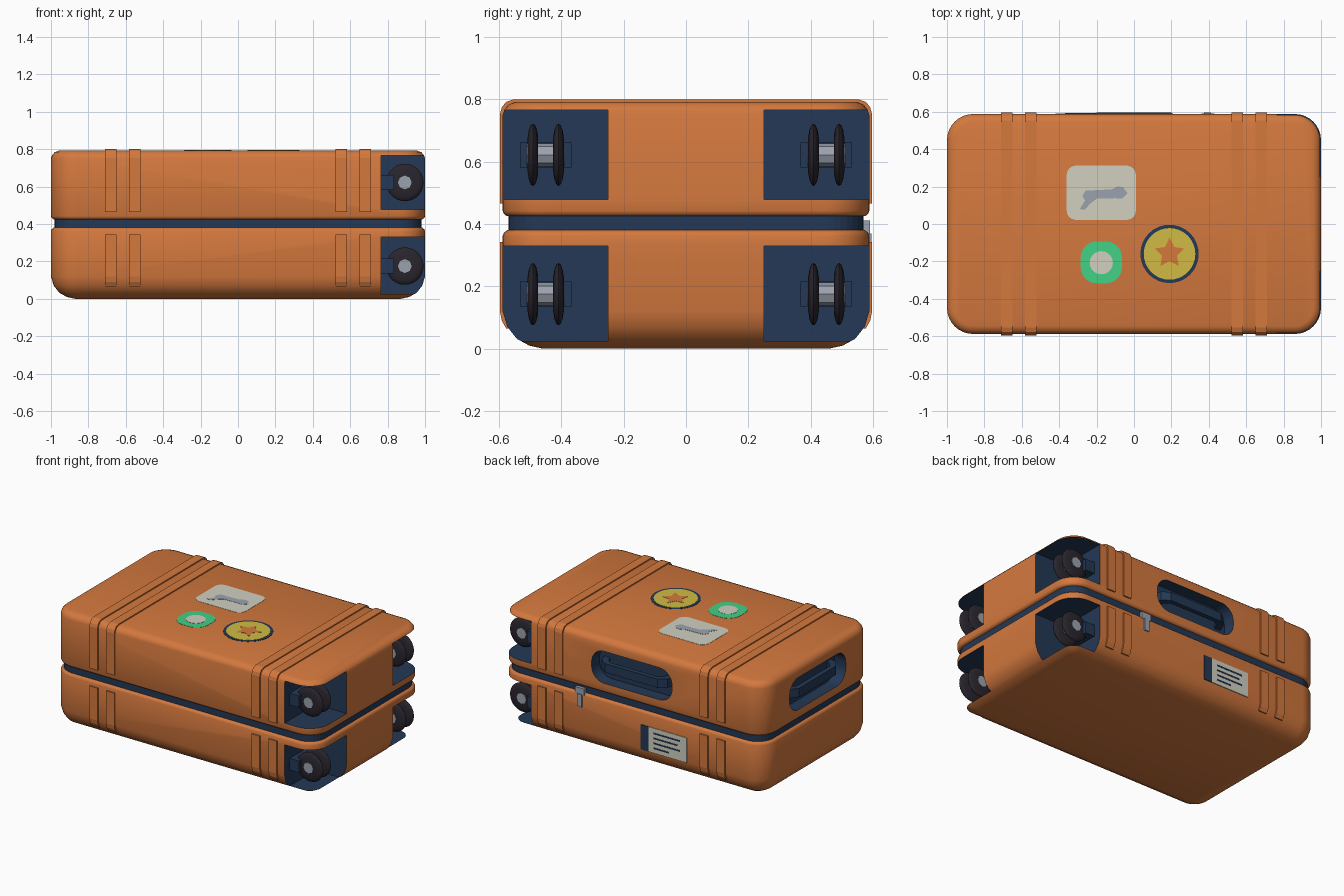
import bpy, bmesh, math

if "Cube" in bpy.data.objects:
    bpy.data.objects.remove(bpy.data.objects["Cube"])

def material(name, r, g, b):
    m = bpy.data.materials.new(name)
    m.diffuse_color = (r, g, b, 1)
    m.use_nodes = True
    m.node_tree.nodes["Principled BSDF"].inputs["Base Color"].default_value = m.diffuse_color
    return m

ORANGE = material("orange shell", .66, .19, .048)
NAVY = material("navy trim", .017, .040, .092)
RUBBER = material("dark rubber", .022, .018, .026)
GREY = material("cool grey", .33, .36, .43)
CREAM = material("cream", .64, .63, .53)
GREEN = material("green", .056, .64, .24)
YELLOW = material("yellow", .64, .50, .06)

HX, HY = 1.0, .588           # half size of the case
SIDES = (-1, 1)

def make(name, bm, *mats, smooth=None):
    bmesh.ops.recalc_face_normals(bm, faces=bm.faces)
    me = bpy.data.meshes.new(name)
    bm.to_mesh(me)
    bm.free()
    ob = bpy.data.objects.new(name, me)
    bpy.context.collection.objects.link(ob)
    for m in mats:
        me.materials.append(m)
    if smooth:
        soften(ob, smooth)
    return ob

def soften(ob, angle):
    bpy.ops.object.select_all(action='DESELECT')
    ob.select_set(True)
    bpy.context.view_layer.objects.active = ob
    bpy.ops.object.shade_smooth_by_angle(angle=math.radians(angle))

def loft(bm, rings):
    """Join equal-length rings of points and cap both ends."""
    vs = [[bm.verts.new(p) for p in r] for r in rings]
    n = len(vs[0])
    for a, b in zip(vs, vs[1:]):
        for i in range(n):
            bm.faces.new((a[i], a[(i + 1) % n], b[(i + 1) % n], b[i]))
    bm.faces.new(vs[0][::-1])
    bm.faces.new(vs[-1])

def put(axis, u, v, w):
    """Place outline point (u, v) at depth w along an axis."""
    return {'x': (w, u, v), 'y': (u, w, v), 'z': (u, v, w)}[axis]

def prism(bm, pts, axis, lo, hi):
    loft(bm, [[put(axis, u, v, w) for u, v in pts] for w in (lo, hi)])

def rect(u0, u1, v0, v1):
    return [(u0, v0), (u1, v0), (u1, v1), (u0, v1)]

def round_rect(cu, cv, hu, hv, r, seg=6):
    pts = []
    for k, (su, sv) in enumerate(((1, 1), (-1, 1), (-1, -1), (1, -1))):
        for i in range(seg + 1):
            a = math.pi / 2 * (k + i / seg)
            pts.append((cu + su * (hu - r) + r * math.cos(a),
                        cv + sv * (hv - r) + r * math.sin(a)))
    return pts

def circle(cu, cv, r, n=32):
    return [(cu + r * math.cos(2 * math.pi * i / n),
             cv + r * math.sin(2 * math.pi * i / n)) for i in range(n)]

def part(name, pts, axis, lo, hi, mat):
    bm = bmesh.new()
    prism(bm, pts, axis, lo, hi)
    return make(name, bm, mat)

def shell(name, profile, well, recesses):
    """Rounded tray with navy wheel wells and handle recesses cut in."""
    bm = bmesh.new()
    loft(bm, [[(x, y, z) for x, y in
               round_rect(0, 0, HX - d, HY - d, max(.14 - d, .012), 8)]
              for d, z in profile])
    ob = make(name, bm, ORANGE, NAVY)
    bm = bmesh.new()
    for s in SIDES:
        prism(bm, rect(.765, 1.1, *sorted((s * .25, s * .7))), 'z', *well)
    if recesses:
        pts = round_rect(0, .60, .305, .11, .095, 8)
        prism(bm, pts, 'y', HY - .085, .7)
        prism(bm, pts, 'x', -1.1, -HX + .085)
    for f in bm.faces:
        f.material_index = 1
    cutter = make("cutter", bm, ORANGE, NAVY)
    cutter.hide_render = True
    mod = ob.modifiers.new("wells", 'BOOLEAN')
    mod.operation, mod.solver, mod.object = 'DIFFERENCE', 'EXACT', cutter
    bpy.context.view_layer.objects.active = ob
    bpy.ops.object.modifier_apply(modifier=mod.name)
    bpy.data.objects.remove(cutter)
    soften(ob, 40)

# Two half shells and the zip band between them
LOWER = [(.13, 0), (.085, .010), (.045, .032), (.015, .070), (0, .12),
         (0, .362), (.004, .372), (.014, .38)]
UPPER = [(.014, .425), (.004, .432), (0, .442), (0, .75), (.006, .768),
         (.02, .784), (.042, .792)]
shell("lower_shell", LOWER, (.025, .33), False)
shell("upper_shell", UPPER, (.478, .765), True)
part("zip_band", round_rect(0, 0, .98, .57, .12, 8), 'z', .36, .445, NAVY)

# Raised ribs wrapping each shell
T = .009
upper_side = [(HY + T, .465), (HY + T, .752), (HY + T - .006, .774),
              (HY + T - .02, .792), (HY + T - .044, .80)]
lower_side = [(HY + T - .02, .065), (HY + T - .006, .09), (HY + T, .12), (HY + T, .343)]
for x in (-.68, -.552, .552, .68):
    for name, side in (("upper_rib", upper_side), ("lower_rib", lower_side)):
        outline = side + [(-y, z) for y, z in reversed(side)]
        part(name, outline, 'x', x - .031, x + .031, ORANGE)

# Twin wheels with axle and bracket in each well
for s in SIDES:
    for z in (.175, .622):
        cy, cx = s * .45, .892
        for off in (-.041, .041):
            bm = bmesh.new()
            loft(bm, [[(u, cy + off + d, v) for u, v in circle(cx, z, r, 28)]
                      for r, d in ((.055, -.017), (.08, -.013), (.095, -.007), (.1, 0),
                                   (.095, .007), (.08, .013), (.055, .017))])
            make("wheel", bm, RUBBER, smooth=40)
        part("axle", circle(cx, z, .037, 8), 'y', cy - .061, cy + .061, GREY)
        part("wheel_bracket", rect(.76, .835, z - .04, z + .04), 'y',
             cy - .082, cy + .082, NAVY)
        part("wheel_fork", rect(.83, .87, z - .036, z + .036), 'y',
             cy - .024, cy + .024, NAVY)

# Carry handles on the back and the left side
arch = [(-.27, -.09), (-.25, -.03), (-.2, .007), (.2, .007), (.25, -.03), (.27, -.09),
        (.225, -.09), (.21, -.05), (.18, -.025), (-.18, -.025), (-.21, -.05), (-.225, -.09)]
part("back_handle", [(u, HY + d) for u, d in arch], 'z', .572, .632, NAVY)
part("side_handle", [(-(HX - .008 + d), u) for u, d in arch], 'z', .572, .632, NAVY)

# Zip puller
part("zip_slider", rect(.36, .43, .365, .412), 'y', .56, .590, GREY)
part("zip_pull", rect(.375, .412, .285, .37), 'y', .582, .595, GREY)

# Luggage label on the back
part("label_edge", rect(-.13, -.07, .115, .285), 'y', .583, .592, NAVY)
part("label_card", rect(-.42, -.13, .115, .285), 'y', .583, .592, CREAM)
for i, (a, b) in enumerate(((-.37, -.17), (-.35, -.17), (-.37, -.17), (-.28, -.17))):
    z = .25 - i * .034
    part("label_line", rect(a, b, z - .005, z + .005), 'y', .588, .594, NAVY)

# Stickers on the top
def sticker(name, pts, level, mat):
    part(name, pts, 'z', .790, .7935 + level * .0015, mat)

sticker("card_sticker", round_rect(-.175, .167, .185, .145, .05), 0, CREAM)
sticker("card_shape", [(-.29, .08), (-.265, .075), (-.235, .108), (-.2, .135), (-.1, .138),
                       (-.065, .135), (-.035, .165), (-.06, .198), (-.09, .2), (-.12, .185),
                       (-.26, .178), (-.275, .15), (-.262, .125)], 1, GREY)
sticker("ring_sticker", round_rect(-.175, -.205, .11, .112, .085), 0, GREEN)
sticker("ring_centre", circle(-.175, -.207, .062, 20), 1, CREAM)
sticker("badge_rim", circle(.19, -.16, .156), 0, NAVY)
sticker("badge_face", circle(.19, -.16, .138), 1, YELLOW)
star = []
for i in range(10):
    a, r = math.pi / 2 + i * math.pi / 5, (.084, .042)[i % 2]
    star.append((.19 + r * math.cos(a), -.157 + r * math.sin(a)))
sticker("badge_star", star, 2, ORANGE)
